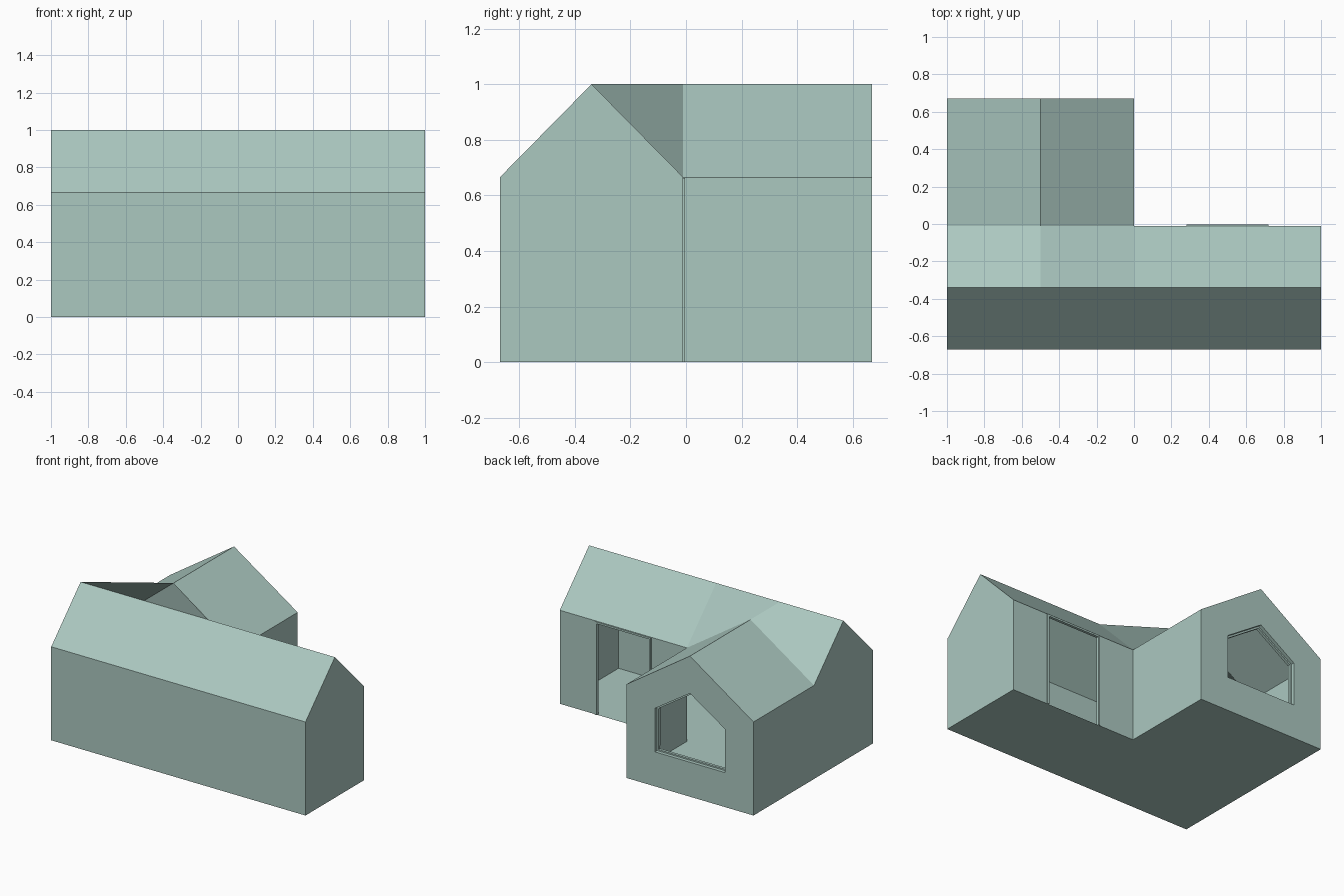
import bpy, bmesh

if "Cube" in bpy.data.objects:
    bpy.data.objects.remove(bpy.data.objects["Cube"])

L, R, M = -1.0, 1.0, -0.5           # left end, right end, rear wing ridge
F, RF, J, B = -0.67, -0.34, -0.01, 0.67   # front wall, front ridge, junction, rear gable
E, T = 0.665, 1.0                   # eave and ridge heights

mat = bpy.data.materials.new("pale_green")
mat.diffuse_color = (0.41, 0.58, 0.53, 1)
mat.use_nodes = True
mat.node_tree.nodes["Principled BSDF"].inputs["Base Color"].default_value = mat.diffuse_color


def finish(name, bm, fix_normals=False):
    bmesh.ops.remove_doubles(bm, verts=bm.verts, dist=1e-5)
    if fix_normals:
        bmesh.ops.recalc_face_normals(bm, faces=bm.faces)
    me = bpy.data.meshes.new(name)
    bm.to_mesh(me)
    bm.free()
    me.materials.append(mat)
    ob = bpy.data.objects.new(name, me)
    bpy.context.collection.objects.link(ob)
    return ob


def surface(name, faces):
    bm = bmesh.new()
    for f in faces:
        bm.faces.new([bm.verts.new(p) for p in f])
    return finish(name, bm)


def slab(bm, face_list, depth):
    """Give flat faces a thickness towards -y."""
    new = bmesh.ops.extrude_face_region(bm, geom=face_list, use_keep_orig=True)["geom"]
    bmesh.ops.translate(bm, vec=(0, -depth, 0),
                        verts=[v for v in new if isinstance(v, bmesh.types.BMVert)])


# floor, L-shaped, facing down
surface("floor", [
    [(L, F, 0), (L, J, 0), (0, J, 0), (R, J, 0), (R, F, 0)],
    [(L, J, 0), (L, B, 0), (0, B, 0), (0, J, 0)]])

# door and window outlines
DX0, DX1, DT = 0.28, 0.72, 0.65
window = [(-0.775, 0.245), (-0.225, 0.245), (-0.225, 0.555), (M, 0.735), (-0.775, 0.555)]
gable = [(L, 0), (0, 0), (0, E), (M, T), (L, E)]

# outer walls
walls = [
    [(L, F, 0), (R, F, 0), (R, F, E), (L, F, E)],
    [(R, F, 0), (R, J, 0), (R, J, E), (R, RF, T), (R, F, E)],
    [(L, F, 0), (L, F, E), (L, RF, T), (L, J, E), (L, J, 0)],
    [(L, J, 0), (L, J, E), (L, B, E), (L, B, 0)],
    [(0, J, 0), (0, B, 0), (0, B, E), (0, J, E)]]
# courtyard wall around the door
for x0, x1, z0 in ((0, DX0, 0), (DX0, DX1, DT), (DX1, R, 0)):
    walls.append([(x1, J, z0), (x0, J, z0), (x0, J, E), (x1, J, E)])
# rear gable around the window, with the window reveal
for i in range(5):
    a, b = gable[i], gable[(i + 1) % 5]
    c, d = window[i], window[(i + 1) % 5]
    walls.append([(b[0], B, b[1]), (a[0], B, a[1]), (c[0], B, c[1]), (d[0], B, d[1])])
    walls.append([(d[0], B, d[1]), (c[0], B, c[1]), (c[0], B - 0.045, c[1]), (d[0], B - 0.045, d[1])])
surface("walls", walls)

# roof slopes, with two twisted panels joining the wings
surface("roof", [
    [(L, F, E), (R, F, E), (R, RF, T), (0, RF, T), (M, RF, T), (L, RF, T)],
    [(R, RF, T), (R, J, E), (0, J, E), (0, RF, T)],
    [(L, RF, T), (M, RF, T), (M, J, T), (L, J, E)],
    [(M, J, T), (M, RF, T), (0, RF, T), (0, J, E)],
    [(L, J, E), (M, J, T), (M, B, T), (L, B, E)],
    [(0, J, E), (0, B, E), (M, B, T), (M, J, T)]])

# window frame, set back in the reveal
bm = bmesh.new()
face = bm.faces.new([bm.verts.new((x, B - 0.025, z)) for x, z in reversed(window)])
bm.normal_update()
rim = bmesh.ops.inset_individual(bm, faces=[face], thickness=0.014)["faces"]
bmesh.ops.delete(bm, geom=[face], context="FACES_ONLY")
slab(bm, rim, 0.02)
finish("window_frame", bm, True)

# door frame, standing slightly proud of the wall
w = 0.015
outline = [(DX0, 0), (DX0, E - 0.002), (DX1, E - 0.002), (DX1, 0),
           (DX1 - w, 0), (DX1 - w, DT), (DX0 + w, DT), (DX0 + w, 0)]
bm = bmesh.new()
face = bm.faces.new([bm.verts.new((x, -0.003, z)) for x, z in outline])
slab(bm, [face], 0.02)
finish("door_frame", bm, True)
